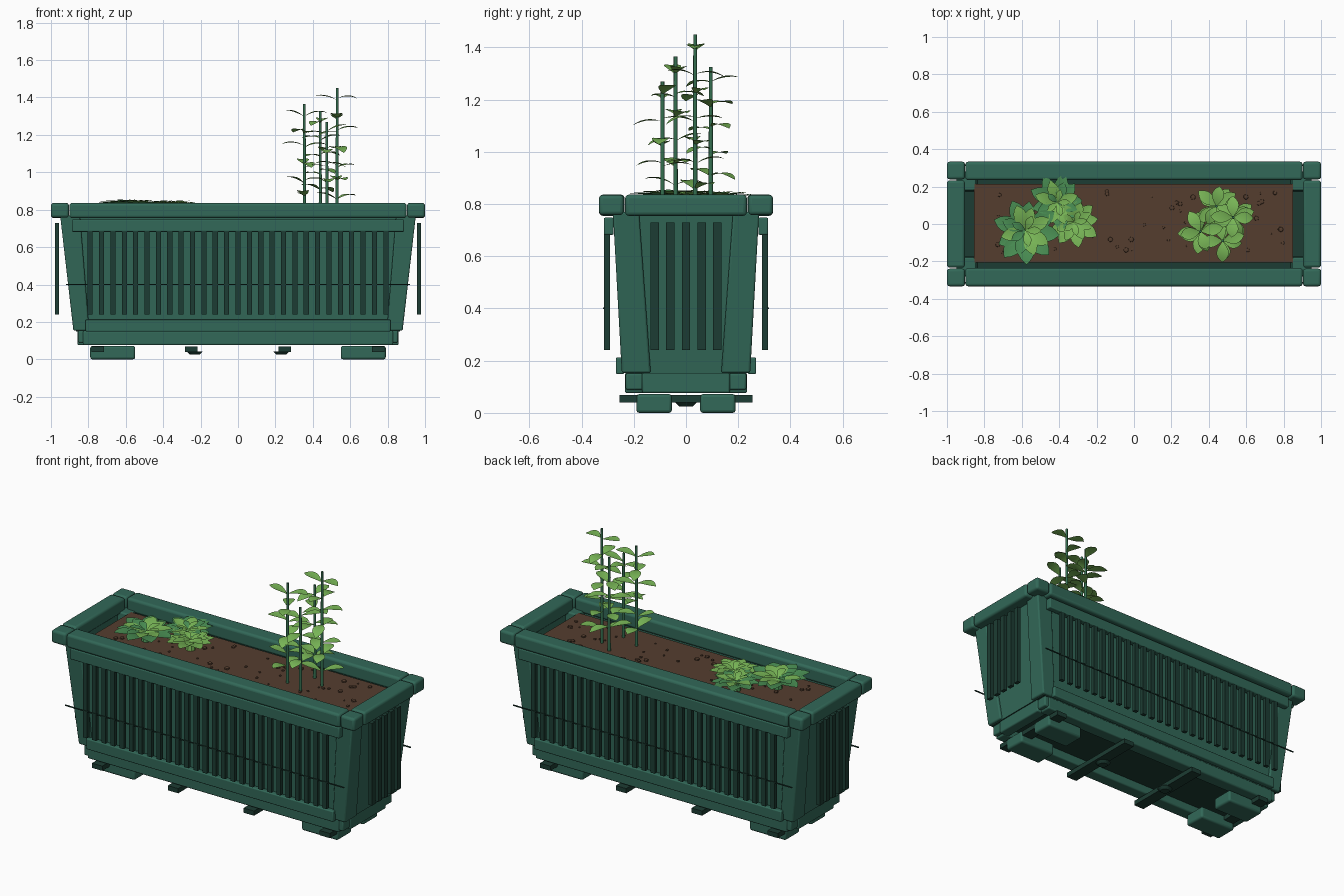
import bpy, bmesh, math, random
from mathutils import Vector, Matrix

random.seed(4)
if "Cube" in bpy.data.objects:
    bpy.data.objects.remove(bpy.data.objects["Cube"])


def material(name, r, g, b):
    m = bpy.data.materials.new(name)
    m.use_nodes = True
    m.diffuse_color = (r, g, b, 1)
    node = next(n for n in m.node_tree.nodes if n.type == 'BSDF_PRINCIPLED')
    node.inputs["Base Color"].default_value = (r, g, b, 1)
    node.inputs["Roughness"].default_value = 0.7
    return m


GREEN = material("planter green", 0.032, 0.14, 0.098)
DARK = material("dark green", 0.012, 0.046, 0.033)
SOIL = material("soil brown", 0.09, 0.048, 0.028)
STEM = material("stem green", 0.035, 0.16, 0.08)
LIGHT = material("light leaf", 0.19, 0.47, 0.095)
MID = material("mid leaf", 0.07, 0.28, 0.09)


def finish(name, bm, mats, smooth=True):
    me = bpy.data.meshes.new(name)
    bm.to_mesh(me)
    bm.free()
    for m in mats:
        me.materials.append(m)
    ob = bpy.data.objects.new(name, me)
    bpy.context.scene.collection.objects.link(ob)
    if smooth:
        bpy.ops.object.select_all(action='DESELECT')
        ob.select_set(True)
        bpy.context.view_layer.objects.active = ob
        bpy.ops.object.shade_smooth_by_angle(angle=math.radians(40))
    return ob


def add_bevel(ob, width):
    mod = ob.modifiers.new("rounded edges", 'BEVEL')
    mod.width = width
    mod.segments = 3
    mod.limit_method = 'ANGLE'


def frustum(bm, bottom, top, z0, z1):
    """Tapered box between two (x0, x1, y0, y1) rectangles."""
    rings = []
    for (x0, x1, y0, y1), z in ((bottom, z0), (top, z1)):
        rings.append([bm.verts.new((x, y, z)) for x, y in
                      ((x0, y0), (x1, y0), (x1, y1), (x0, y1))])
    low, high = rings
    bm.faces.new(low[::-1])
    lid = bm.faces.new(high)
    for i in range(4):
        j = (i + 1) % 4
        bm.faces.new((low[i], low[j], high[j], high[i]))
    bmesh.ops.recalc_face_normals(bm, faces=bm.faces[:])
    return lid


def box(name, cx, cy, sx, sy, z0, z1, mat, bevel=0.0):
    bm = bmesh.new()
    rect = (cx - sx / 2, cx + sx / 2, cy - sy / 2, cy + sy / 2)
    frustum(bm, rect, rect, z0, z1)
    ob = finish(name, bm, [mat], bevel > 0)
    if bevel:
        add_bevel(ob, bevel)
    return ob


# Tapered trough, hollowed at the top with a dark lining and floor
bm = bmesh.new()
lid = frustum(bm, (-.865, .865, -.232, .232), (-.932, .932, -.262, .262), .15, .77)
bmesh.ops.inset_region(bm, faces=[lid], thickness=.02)
bmesh.ops.translate(bm, verts=lid.verts[:], vec=(0, 0, -.001))
well = bmesh.ops.extrude_face_region(bm, geom=[lid])
bmesh.ops.translate(bm, vec=(0, 0, -.09),
                    verts=[v for v in well['geom'] if isinstance(v, bmesh.types.BMVert)])
if lid.is_valid:
    bmesh.ops.delete(bm, geom=[lid], context='FACES_ONLY')
for f in bm.faces:
    c = f.calc_center_median()
    inside = c.z > .67 and abs(c.x) < .915 and abs(c.y) < .245
    if inside or f.normal.z < -.9:
        f.material_index = 1
finish("trough", bm, [GREEN, DARK], False)

for sx in (-1, 1):
    for sy in (-1, 1):
        # Tapered corner posts
        bm = bmesh.new()
        bottom = sorted((sx * .795, sx * .88)) + sorted((sy * .135, sy * .246))
        top = sorted((sx * .845, sx * .951)) + sorted((sy * .18, sy * .28))
        frustum(bm, bottom, top, .153, .77)
        add_bevel(finish("corner_post", bm, [GREEN]), .008)
        # Rim corners, base corners and feet
        box("rim_corner", sx * .952, sy * .286, .096, .094, .758, .835, GREEN, .014)
        box("base_corner", sx * .825, sy * .198, .06, .066, .088, .152, GREEN, .008)
        box("foot", sx * .67, sy * .122, .24, .136, 0, .072, GREEN, .012)

for s in (-1, 1):
    # Rim and trim rails
    box("rim_long", 0, s * .284, 1.802, .098, .755, .836, GREEN, .014)
    box("rim_end", s * .952, 0, .096, .466, .755, .836, GREEN, .014)
    box("upper_rail", 0, s * .296, 1.775, .038, .682, .748, GREEN, .006)
    box("lower_rail", 0, s * .253, 1.63, .032, .148, .212, GREEN, .006)
    # Base frame
    box("base_long", 0, s * .196, 1.66, .076, .076, .152, GREEN, .008)
    box("base_end", s * .826, 0, .066, .336, .076, .156, GREEN, .008)
    # Cross braces and screw knobs
    for x in (.25, .75):
        box("cross_brace", s * x, 0, .068, .51, .04, .068, DARK)
    bm = bmesh.new()
    bmesh.ops.create_cone(bm, cap_ends=True, segments=20, radius1=.026, radius2=.042, depth=.016,
                          matrix=Matrix.Translation((s * .23, 0, .033)))
    finish("knob", bm, [DARK])
    # Slats and wire on the long sides
    for i in range(27):
        box("long_slat", (i - 13) * .0608, s * .3025, .027, .022, .24, .735, DARK)
    box("wire", 0, s * .314, 1.84, .006, .397, .403, DARK)
    # Slats on the short sides
    for i in range(5):
        box("end_slat", s * .968, (i - 2) * .06, .022, .032, .24, .73, DARK)

box("base_floor", 0, 0, 1.6, .34, .125, .15, DARK)

# Soil with scattered crumbs
SOIL_Z = .77
box("soil", -.002, .005, 1.705, .42, .69, SOIL_Z, SOIL)
bm = bmesh.new()
for i in range(55):
    spot = Vector((random.uniform(-.8, .8), random.uniform(-.17, .18), SOIL_Z + .003))
    bmesh.ops.create_icosphere(bm, subdivisions=1, radius=random.uniform(.006, .016),
                               matrix=Matrix.Translation(spot) @ Matrix.Diagonal((1, 1, .7, 1)))
finish("soil_crumbs", bm, [SOIL])


def leaf(bm, base, azimuth, length, width, rise, droop, index=0, fold=.15):
    """Pointed leaf, creased along its midrib and arched along its length."""
    turn = Matrix.Rotation(azimuth, 3, 'Z')
    rows, steps = [], 7
    for k in range(steps + 1):
        t = k / steps
        half = width / 2 * (math.sin(math.pi * t ** 1.25) ** .8 if 0 < t < 1 else .04)
        z = length * (rise * t - droop * t * t)
        rows.append([bm.verts.new(Vector(base) + turn @ Vector((length * t, s * half, z + abs(s) * half * fold)))
                     for s in (-1, 0, 1)])
    for a, b in zip(rows, rows[1:]):
        for j in range(2):
            f = bm.faces.new((a[j], b[j], b[j + 1], a[j + 1]))
            f.material_index = index


def rosette(name, x, y, radius, outer, inner):
    """Rings of leaves, shorter and steeper toward the centre."""
    bm = bmesh.new()
    for ring, (count, scale, rise) in enumerate(((9, 1, .45), (8, .78, .5), (5, .5, .6))):
        for i in range(count):
            a = math.tau * (i + ring * .5) / count + random.uniform(-.15, .15)
            size = radius * scale * random.uniform(.88, 1.06)
            leaf(bm, (x, y, .80 + ring * .013), a, size, size * .5, rise,
                 rise * .5, 0 if ring < 1 or random.random() < .35 else 1)
    bmesh.ops.create_cone(bm, segments=8, radius1=.03, radius2=.02, depth=.06,
                          matrix=Matrix.Translation((x, y, .785)))
    finish(name, bm, [outer, inner])


rosette("rosette_large", -.58, -.035, .175, MID, LIGHT)
rosette("rosette_back", -.41, .115, .15, MID, LIGHT)
rosette("rosette_light", -.32, .01, .14, LIGHT, LIGHT)

# Tall stalks with opposite leaf pairs
for x, y, top in ((.355, -.04, 1.365), (.53, .035, 1.45), (.44, .095, 1.325), (.475, -.09, 1.27)):
    bm = bmesh.new()
    bmesh.ops.create_cone(bm, cap_ends=True, segments=10, radius1=.009, radius2=.007, depth=top - SOIL_Z + .02,
                          matrix=Matrix.Translation((x, y, (top + SOIL_Z - .02) / 2)))
    finish("stalk", bm, [STEM])
    bm = bmesh.new()
    z, turn = top - .06, random.uniform(0, math.pi)
    while z > .86:
        for side in (0, math.pi):
            leaf(bm, (x, y, z + random.uniform(-.012, .012)), turn + side + random.uniform(-.2, .2),
                 random.uniform(.1, .125), .066, random.uniform(.2, .65), random.uniform(.25, .5))
        turn += math.pi / 2 + random.uniform(-.35, .35)
        z -= .088
    finish("stalk_leaves", bm, [LIGHT])
